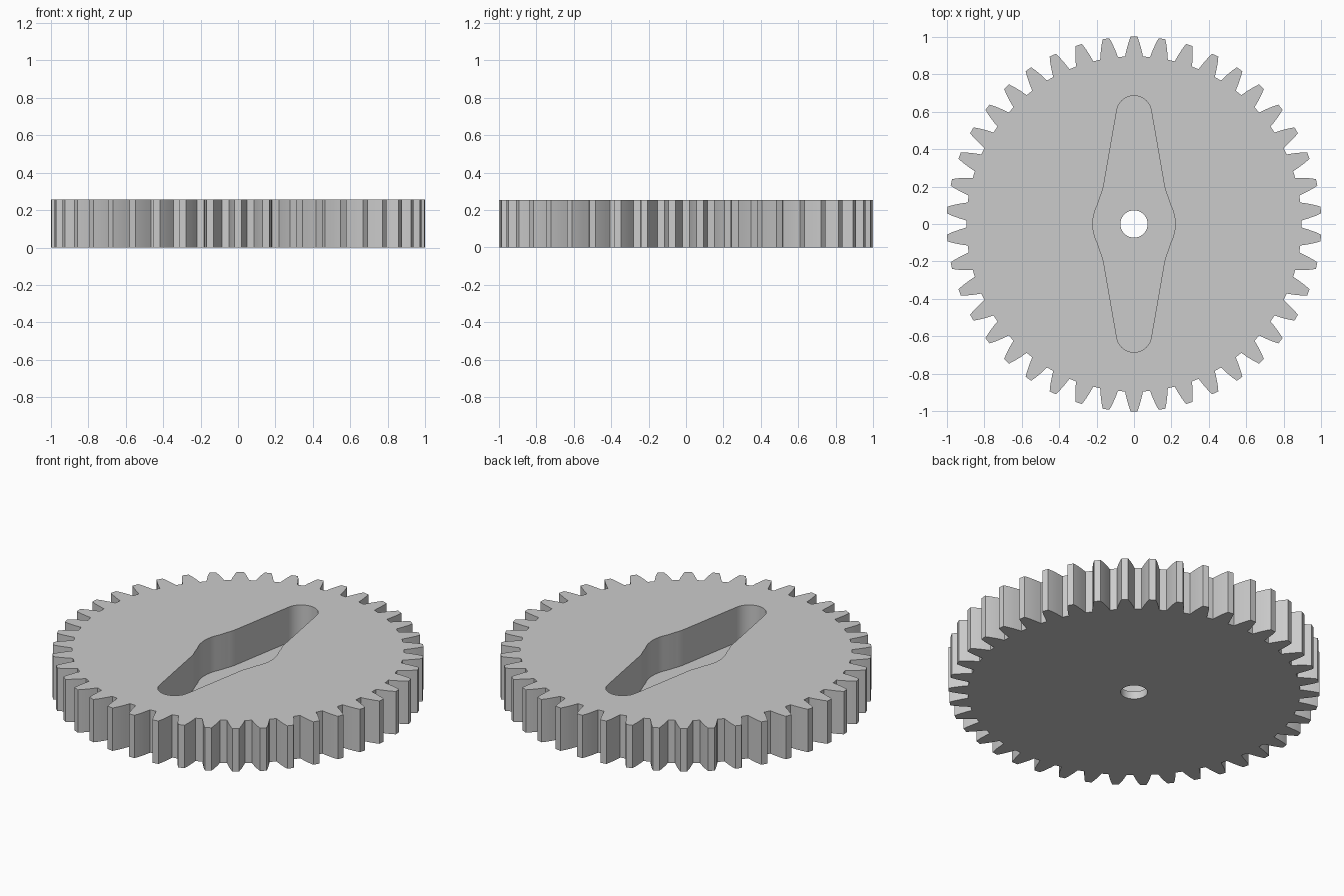
import bpy, bmesh, math

if "Cube" in bpy.data.objects:
    bpy.data.objects.remove(bpy.data.objects["Cube"])

TEETH, HEIGHT, FLOOR = 42, 0.255, 0.045


def gear_outline():
    # one tooth flank as (radius along tooth, half width), mirrored and repeated
    flank = [(0.894, 0.048), (0.93, 0.040), (0.97, 0.029), (1.0, 0.018)]
    tooth = [(r, -w) for r, w in flank] + [(r, w) for r, w in reversed(flank)]
    pts = []
    for i in range(TEETH):
        a = math.pi / 2 + i * math.tau / TEETH
        c, s = math.cos(a), math.sin(a)
        pts += [(r * c - w * s, r * s + w * c) for r, w in tooth]
    return pts


def slot_outline():
    # quarter profile: round hub, concave blend, straight taper, round tip
    quarter = [(0.22 * math.cos(math.radians(a)), 0.22 * math.sin(math.radians(a)))
               for a in (0, 7, 14, 21, 28)]
    quarter += [(0.182, 0.143), (0.172, 0.168), (0.165, 0.190), (0.160, 0.215)]
    quarter += [(0.093 * math.cos(math.radians(a)), 0.592 + 0.093 * math.sin(math.radians(a)))
                for a in range(9, 91, 9)]
    half = quarter + [(-x, y) for x, y in reversed(quarter[:-1])]
    return half + [(-x, -y) for x, y in half[1:-1]]


def circle(radius, n):
    return [(radius * math.cos(math.tau * i / n), radius * math.sin(math.tau * i / n))
            for i in range(n)]


bm = bmesh.new()


def wall(points, z0, z1):
    """Vertical wall along a closed outline; returns its lower and upper edges."""
    rings = [[bm.verts.new((x, y, z)) for x, y in points] for z in (z0, z1)]
    n = len(points)
    for i in range(n):
        j = (i + 1) % n
        bm.faces.new((rings[0][i], rings[0][j], rings[1][j], rings[1][i]))
    return [[bm.edges.get((r[i], r[(i + 1) % n])) for i in range(n)] for r in rings]


def cap(edges, normal):
    bmesh.ops.triangle_fill(bm, edges=edges, use_beauty=True, normal=normal)


# toothed rim, recessed slot and axle hole
rim_low, rim_top = wall(gear_outline(), 0, HEIGHT)
slot_low, slot_top = wall(slot_outline(), FLOOR, HEIGHT)
hole_low, hole_top = wall(circle(0.073, 32), 0, FLOOR)

# top face, slot floor and underside
cap(rim_top + slot_top, (0, 0, 1))
cap(slot_low + hole_top, (0, 0, 1))
cap(rim_low + hole_low, (0, 0, -1))
bmesh.ops.recalc_face_normals(bm, faces=bm.faces)

mesh = bpy.data.meshes.new("gear_wheel")
bm.to_mesh(mesh)
bm.free()
gear = bpy.data.objects.new("gear_wheel", mesh)
bpy.context.collection.objects.link(gear)

grey = bpy.data.materials.new("light_grey")
grey.diffuse_color = (0.6, 0.6, 0.6, 1)
grey.use_nodes = True
grey.node_tree.nodes["Principled BSDF"].inputs["Base Color"].default_value = grey.diffuse_color
mesh.materials.append(grey)

# smooth slot and hole walls, crisp tooth edges
bpy.context.view_layer.objects.active = gear
gear.select_set(True)
bpy.ops.object.shade_smooth_by_angle(angle=math.radians(20))
